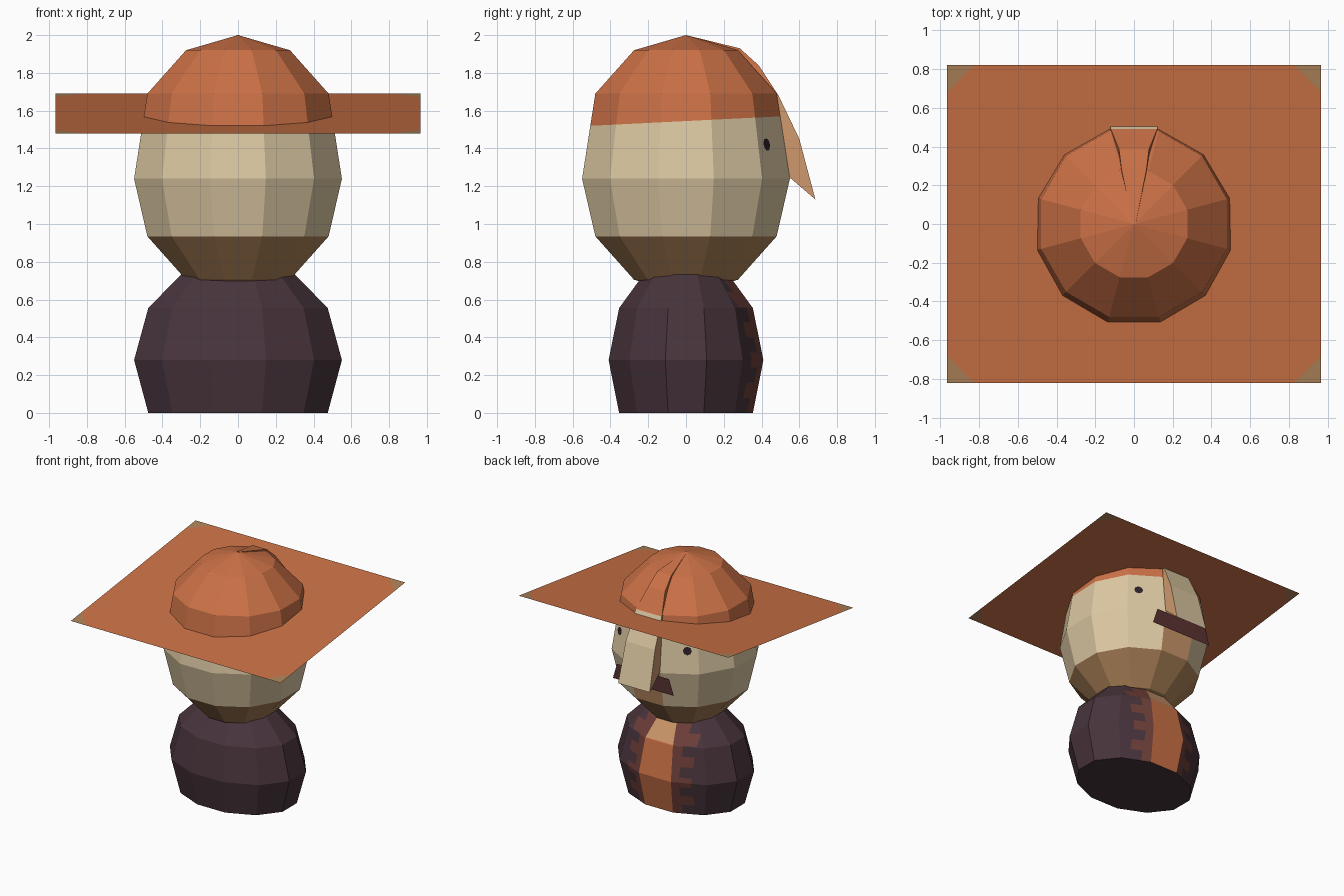
import bpy, bmesh, math
from mathutils import Matrix, Vector

if "Cube" in bpy.data.objects:
    bpy.data.objects.remove(bpy.data.objects["Cube"])


def material(name, rgb):
    m = bpy.data.materials.new(name)
    lin = [((c / 255 + 0.055) / 1.055) ** 2.4 for c in rgb]
    m.diffuse_color = (*lin, 1)
    m.use_nodes = True
    m.node_tree.nodes["Principled BSDF"].inputs["Base Color"].default_value = m.diffuse_color
    return m


CREAM = material("cream", (220, 200, 162))
TAN = material("tan", (204, 151, 107))
BROWN = material("brown", (172, 130, 88))
ORANGE = material("orange", (203, 113, 70))
PURPLE = material("dark purple", (72, 52, 60))
MAROON = material("maroon", (108, 62, 56))
MOUTH = material("mouth maroon", (92, 52, 52))
BLACK = material("eye black", (45, 33, 42))


def finish(name, bm, mats, rule=None):
    """Turn a bmesh into a flat-shaded object; rule(face) gives the material."""
    bm.normal_update()
    if rule:
        for f in bm.faces:
            f.material_index = mats.index(rule(f))
    me = bpy.data.meshes.new(name)
    bm.to_mesh(me)
    bm.free()
    for m in mats:
        me.materials.append(m)
    ob = bpy.data.objects.new(name, me)
    bpy.context.collection.objects.link(ob)
    return ob


def lathe(profile, y_scale=1.0, sides=12):
    """Faceted solid from (half width, z) rings, a flat facet facing each axis."""
    bm = bmesh.new()
    rings = []
    for half, z in profile:
        r = half / math.cos(math.pi / sides)
        rings.append([bm.verts.new((r * math.cos(a), r * math.sin(a) * y_scale, z))
                      for a in (2 * math.pi * (k + 0.5) / sides for k in range(sides))])
    for lo, hi in zip(rings, rings[1:]):
        for k in range(sides):
            n = (k + 1) % sides
            bm.faces.new((lo[k], lo[n], hi[n], hi[k]))
    bm.faces.new(rings[0][::-1])
    bm.faces.new(rings[-1])
    bmesh.ops.remove_doubles(bm, verts=bm.verts, dist=0.002)
    return bm


def cut(bm, point, normal):
    bmesh.ops.bisect_plane(bm, geom=bm.verts[:] + bm.edges[:] + bm.faces[:],
                           plane_co=point, plane_no=normal)


# Body with an orange front panel and ragged maroon edging
bm = lathe([(0.475, 0), (0.55, 0.28), (0.475, 0.555), (0.275, 0.76), (0.0005, 0.835)], 0.745)
for x in (-0.29, -0.2, 0.2, 0.29):
    cut(bm, (x, 0, 0), (1, 0, 0))
for i in range(1, 9):
    cut(bm, (0, 0, i * 0.08), (0, 0, 1))


def body_rule(f):
    c, n = f.calc_center_median(), f.normal
    if c.y < 0.05 or n.z < -0.9:
        return PURPLE
    if abs(n.x) < 0.05:
        return TAN if c.z > 0.56 else ORANGE
    ragged = 0.29 if int(c.z / 0.08) % 2 else 0.2
    return MAROON if abs(c.x) < ragged else PURPLE


finish("body", bm, [PURPLE, ORANGE, TAN, MAROON], body_rule)

# Head whose top is the hat crown
bm = lathe([(0.0005, 0.62), (0.275, 0.705), (0.48, 0.935), (0.55, 1.24),
            (0.48, 1.69), (0.275, 1.92), (0.0005, 2.0)])
slope = 0.05
cut(bm, (0, 0, 1.545), (0, -slope, 1))


def head_rule(f):
    c = f.calc_center_median()
    if c.z > 1.545 + slope * c.y:
        return ORANGE
    if c.z < 0.935:
        return BROWN
    if c.z < 1.24 and c.y > 0.4 and abs(c.x) < 0.05:
        return TAN
    return CREAM


finish("head", bm, [CREAM, ORANGE, BROWN, TAN], head_rule)

# Tilted rectangular hat brim with worn corners
bm = bmesh.new()
bm.faces.new([bm.verts.new((x, y, 1.585 + 0.128 * y)) for x, y in
              ((-0.965, -0.82), (0.965, -0.82), (0.965, 0.82), (-0.965, 0.82))])
for sx in (-1, 1):
    for sy in (-1, 1):
        cut(bm, (sx * 0.965, sy * 0.68, 1.585), (sx, sy, 0))


def brim_rule(f):
    c = f.calc_center_median()
    return BROWN if abs(c.x) + abs(c.y) > 1.5 else ORANGE


finish("hat_brim", bm, [ORANGE, BROWN], brim_rule)

# Long nose: ridge over the crown, then hanging down in front of the face
# stations: outer y, outer z, inner y, inner z, half width
stations = [(0.0, 2.0, 0.0, 1.97, 0.008), (0.285, 1.93, 0.24, 1.89, 0.065),
            (0.385, 1.84, 0.30, 1.82, 0.077), (0.49, 1.68, 0.44, 1.66, 0.12),
            (0.60, 1.45, 0.50, 1.45, 0.135), (0.685, 1.13, 0.545, 1.25, 0.145)]
bm = bmesh.new()
loops = [[bm.verts.new(p) for p in ((-w, oy, oz), (w, oy, oz), (w, iy, iz), (-w, iy, iz))]
         for oy, oz, iy, iz, w in stations]
for a, b in zip(loops, loops[1:]):
    for k in range(4):
        n = (k + 1) % 4
        bm.faces.new((a[k], a[n], b[n], b[k]))
bm.faces.new(loops[0][::-1])
bm.faces.new(loops[-1])
bmesh.ops.recalc_face_normals(bm, faces=bm.faces)


def nose_rule(f):
    if f.calc_center_median().z > 1.66:
        return ORANGE
    return CREAM if f.normal.y > 0.6 else TAN


finish("nose", bm, [CREAM, TAN, ORANGE], nose_rule)

# Mouth plate showing either side of the nose
bm = bmesh.new()
bm.faces.new([bm.verts.new(p) for p in ((0.28, 0.56, 1.09), (-0.28, 0.56, 1.09),
                                        (-0.24, 0.565, 1.22), (0.24, 0.565, 1.22))][::-1])
bmesh.ops.recalc_face_normals(bm, faces=bm.faces)
for f in bm.faces:
    f.normal_update()
    if f.normal.y < 0:
        f.normal_flip()
finish("mouth", bm, [MOUTH])

# Eyes: thin discs lying on the facets beside the nose
for side, label in ((-1, "left"), (1, "right")):
    normal = Vector((side * 0.5, 0.866, 0.155)).normalized()
    place = Matrix.Translation(Vector((side * 0.31, 0.424, 1.42)) + normal * 0.004)
    bm = bmesh.new()
    bmesh.ops.create_circle(bm, cap_ends=True, segments=8, radius=0.034,
                            matrix=place @ normal.to_track_quat('Z', 'Y').to_matrix().to_4x4())
    finish("eye_" + label, bm, [BLACK])
